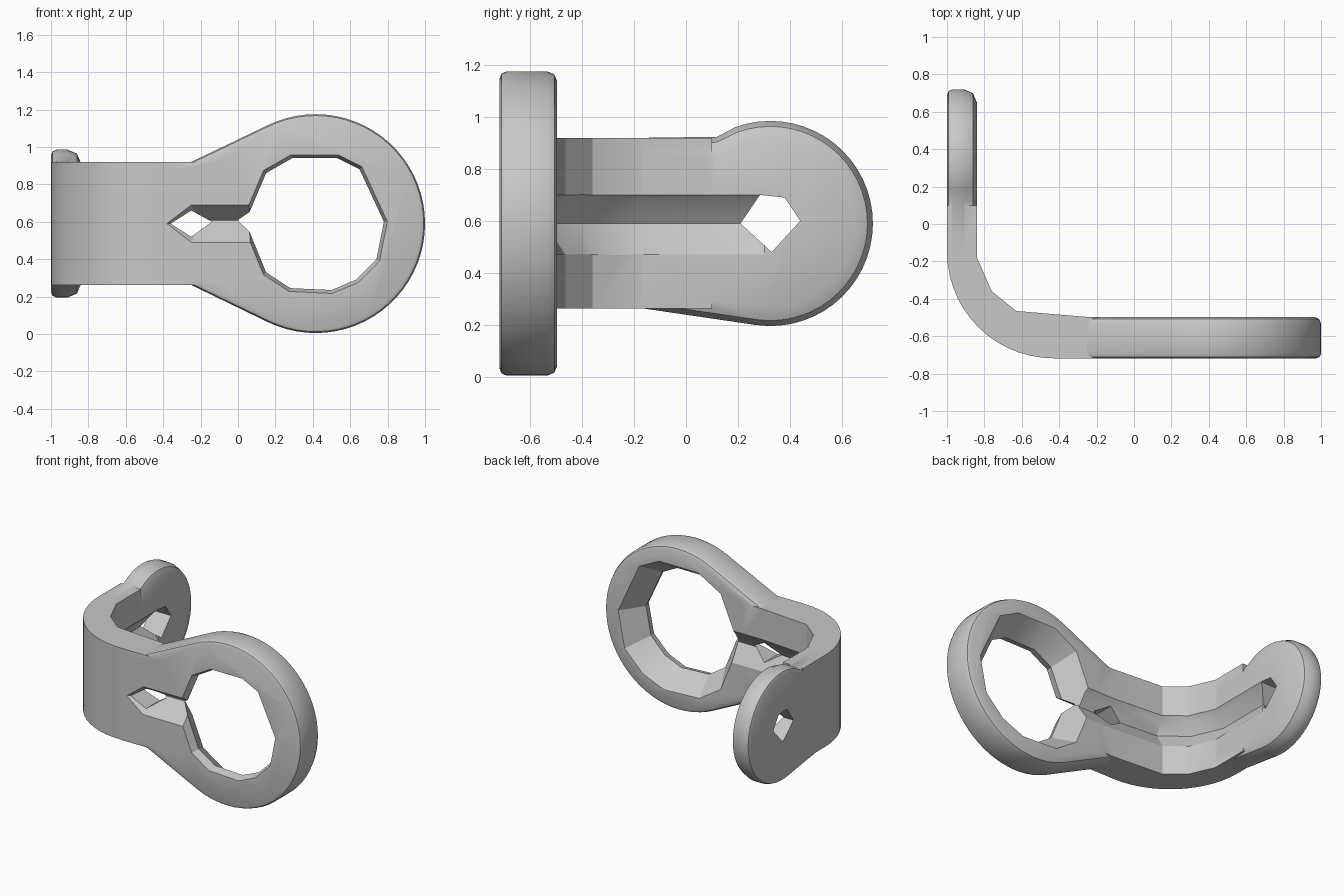
import bpy, bmesh, math
from mathutils import Vector

if "Cube" in bpy.data.objects:
    bpy.data.objects.remove(bpy.data.objects["Cube"])

steel = bpy.data.materials.new("plain_grey")
steel.diffuse_color = (0.58, 0.58, 0.58, 1)
steel.use_nodes = True
steel.node_tree.nodes["Principled BSDF"].inputs["Base Color"].default_value = steel.diffuse_color


def loft(name, rings):
    """Closed solid through a list of equal-length point rings."""
    bm = bmesh.new()
    vs = [[bm.verts.new(p) for p in r] for r in rings]
    n = len(vs[0])
    for a, b in zip(vs, vs[1:]):
        for i in range(n):
            j = (i + 1) % n
            bm.faces.new((a[i], a[j], b[j], b[i]))
    bm.faces.new(vs[0][::-1])
    bm.faces.new(vs[-1])
    if bm.calc_volume(signed=True) < 0:
        bmesh.ops.reverse_faces(bm, faces=bm.faces)
    me = bpy.data.meshes.new(name)
    bm.to_mesh(me)
    bm.free()
    ob = bpy.data.objects.new(name, me)
    bpy.context.collection.objects.link(ob)
    me.materials.append(steel)
    return ob


def boolean(ob, other, op):
    m = ob.modifiers.new("bool", 'BOOLEAN')
    m.operation, m.object, m.solver = op, other, 'EXACT'
    dg = bpy.context.evaluated_depsgraph_get()
    me = bpy.data.meshes.new_from_object(ob.evaluated_get(dg))
    ob.modifiers.clear()
    ob.data = me
    bpy.data.objects.remove(other)


def arc(cx, cy, r, a0, a1, n):
    return [(cx + r * math.cos(math.radians(a0 + (a1 - a0) * i / n)),
             cy + r * math.sin(math.radians(a0 + (a1 - a0) * i / n))) for i in range(n + 1)]


def rounded(a, b, ra, rb):
    """(position, inset) steps from a to b with corner sizes ra and rb."""
    return [(a, ra), (a + ra * 0.3, ra * 0.3), (a + ra, 0),
            (b - rb, 0), (b - rb * 0.3, rb * 0.3), (b, rb)]


zc = 0.59
front = -0.718

# Bent strap: L profile seen from above
inner = [(-0.84, -0.18), (-0.76, -0.36), (-0.63, -0.465), (-0.25, -0.497)]
outline = ([(-0.1, -0.497)] + inner[::-1] + [(-0.84, 0.1), (-1, 0.1)]
           + arc(-0.43, -0.148, 0.57, 180, 270, 14) + [(-0.1, front)])
body = loft("bracket", [[(x, y, z) for x, y in outline] for z in (0.262, 0.92)])


# Ring plate, facing the front
def ring(d):
    return ([(-0.25, 0.262 + d)] + arc(0.415, zc, 0.585 - d, -116, 116, 44)
            + [(-0.25, 0.92 - d), (-0.33, 0.90 - d), (-0.33, 0.28 + d)])


boolean(body, loft("ring_plate", [[(x, y, z) for x, z in ring(d)]
                                  for y, d in rounded(front, -0.497, 0.025, 0.035)]), 'UNION')


# Rounded side plate
def tab(d):
    return ([(-0.16, 0.262 + d)] + arc(0.325, zc, 0.395 - d, -98, 110, 32)
            + [(0.12, 0.924 - d), (-0.16, 0.92 - d)])


boolean(body, loft("side_plate", [[(x, y, z) for y, z in tab(d)]
                                  for x, d in rounded(-1, -0.84, 0.03, 0.07)]), 'UNION')

# Large faceted hole, flaring towards the back
hole = [(0.04, 0.60), (0.15, 0.86), (0.29, 0.94), (0.53, 0.94), (0.65, 0.88),
        (0.78, 0.60), (0.74, 0.40), (0.63, 0.29), (0.50, 0.235), (0.28, 0.245), (0.15, 0.33)]


def sized(s, y):
    return [(0.415 + (x - 0.415) * s, y, zc + (z - zc) * s) for x, z in hole]


boolean(body, loft("hole_cutter", [sized(1.08, -0.75), sized(1, -0.66), sized(1.34, -0.47)]), 'DIFFERENCE')

# Front slot with a V floor, running into the large hole
slot = [(-0.38, 0.59), (-0.25, 0.69), (0.2, 0.69), (0.2, 0.49), (-0.25, 0.49)]
floor = [(-0.25, 0.60), (-0.2, 0.613), (0.2, 0.613), (0.2, 0.607), (-0.2, 0.607)]
boolean(body, loft("slot_cutter", [[(x, -0.76, z) for x, z in slot],
                                   [(x, front, z) for x, z in slot],
                                   [(x, -0.60, z) for x, z in floor]]), 'DIFFERENCE')

# V groove following the inside of the bend
path = [Vector(p) for p in [(-0.84, 0.3)] + inner + [(0.1, -0.497)]]
rings = []
for i, p in enumerate(path):
    d = (path[min(i + 1, len(path) - 1)] - path[max(i - 1, 0)]).normalized()
    n = Vector((d.y, -d.x))          # points into the material
    rings.append([(*(p + n * o), z) for o, z in
                  ((-0.04, 0.41), (0.08, 0.59), (0.025, 0.675), (-0.04, 0.74))])
boolean(body, loft("groove_cutter", rings), 'DIFFERENCE')

# Diamond opening at the slot and five-sided opening in the side plate
diamond = [(-0.36, 0.59), (-0.25, 0.66), (-0.14, 0.60), (-0.25, 0.52)]
boolean(body, loft("diamond_cutter", [[(x, y, z) for x, z in diamond] for y in (-0.8, -0.4)]), 'DIFFERENCE')
penta = [(0.21, 0.59), (0.285, 0.70), (0.38, 0.69), (0.44, 0.60), (0.33, 0.48)]
boolean(body, loft("side_hole_cutter", [[(x, y, z) for y, z in penta] for x in (-1.1, -0.7)]), 'DIFFERENCE')

# Smooth shading with sharp edges kept
bpy.ops.object.select_all(action='DESELECT')
body.select_set(True)
bpy.context.view_layer.objects.active = body
bpy.ops.object.shade_smooth_by_angle(angle=math.radians(25))
